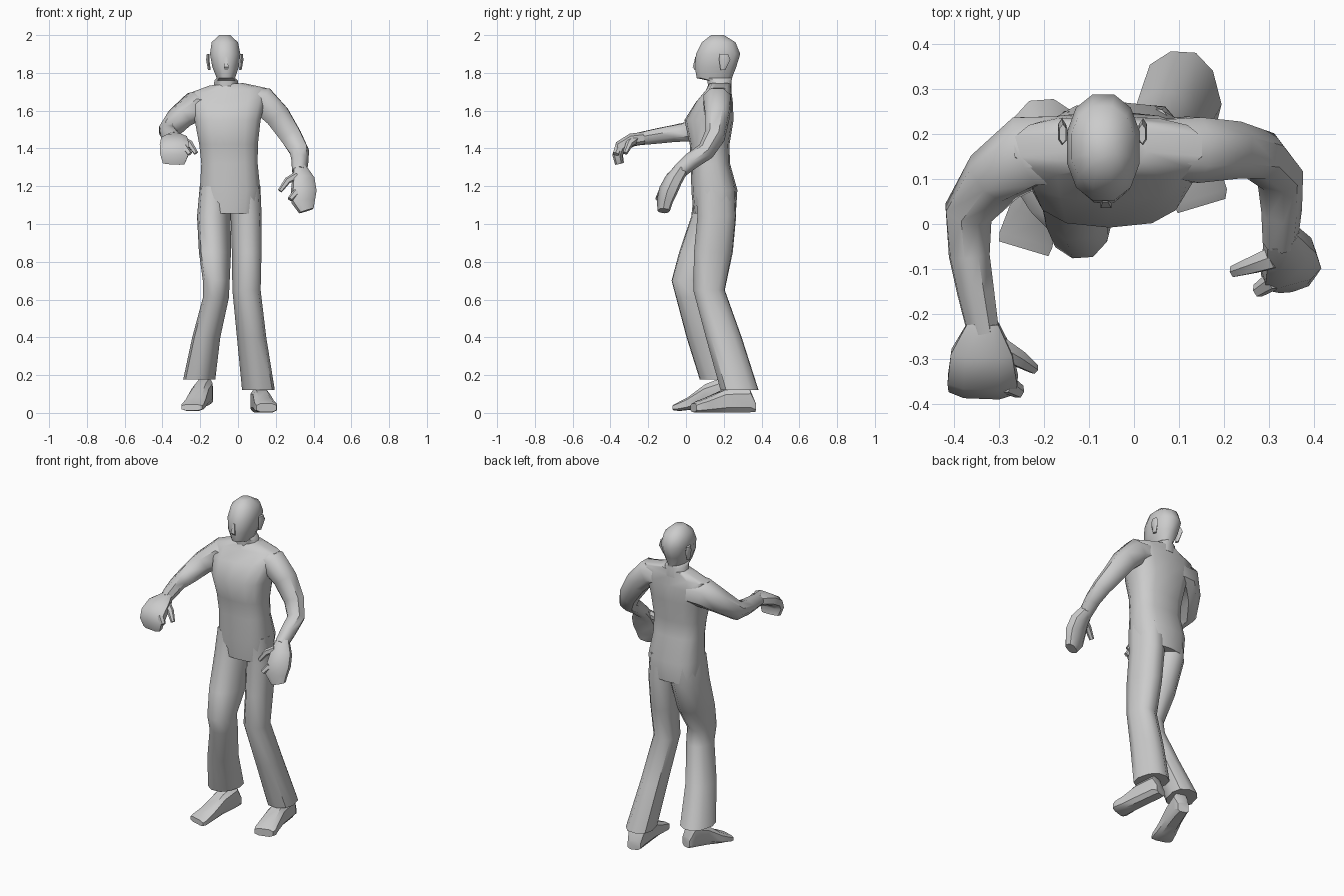
import bpy, bmesh, math
from mathutils import Vector


def loft(name, rings, n=10, side=(1, 0, 0), axis=None, p=0.85, tilt=0.0, angle=45):
    """Skin a tube through rings (x, y, z, half width, half depth)."""
    bm = bmesh.new()
    centres = [Vector(r[:3]) for r in rings]
    u = Vector(side)
    loops = []
    for i, r in enumerate(rings):
        if axis:
            t = Vector(axis).normalized()
        else:
            t = (centres[min(i + 1, len(rings) - 1)] - centres[max(i - 1, 0)]).normalized()
        u = (u - t * u.dot(t)).normalized()
        v = t.cross(u)
        loop = []
        for k in range(n):
            a = 2 * math.pi * (k + 0.5) / n
            c, s = math.cos(a), math.sin(a)
            c = math.copysign(abs(c) ** p, c)
            s = math.copysign(abs(s) ** p, s)
            co = centres[i] + u * c * r[3] + v * s * r[4]
            if tilt and r[2] > 1.6:
                co.z += tilt * (co.x - centres[i].x)
            loop.append(bm.verts.new(co))
        loops.append(loop)
    for l0, l1 in zip(loops, loops[1:]):
        for k in range(n):
            bm.faces.new((l0[k], l0[(k + 1) % n], l1[(k + 1) % n], l1[k]))
    bm.faces.new(loops[0][::-1])
    bm.faces.new(loops[-1])
    bmesh.ops.recalc_face_normals(bm, faces=bm.faces)
    me = bpy.data.meshes.new(name)
    bm.to_mesh(me)
    bm.free()
    ob = bpy.data.objects.new(name, me)
    bpy.context.collection.objects.link(ob)
    bpy.ops.object.select_all(action='DESELECT')
    ob.select_set(True)
    bpy.context.view_layer.objects.active = ob
    bpy.ops.object.shade_smooth_by_angle(angle=math.radians(angle))
    return ob


def foot(name, rows, axis):
    """Rows run heel to toe: x, y, sole z, top z, half width."""
    rings = [(x, y, (lo + hi) / 2, w, (hi - lo) / 2) for x, y, lo, hi, w in rows]
    loft(name, rings, n=8, axis=axis, p=0.6, angle=35)


UP = (0, 0, 1)

# Torso, hips to collar, shoulders slightly tilted
loft("torso", [
    (-.045, .152, 1.055, .150, .112), (-.042, .150, 1.18, .163, .122),
    (-.045, .130, 1.32, .152, .103), (-.050, .125, 1.42, .158, .105),
    (-.055, .122, 1.55, .178, .130), (-.055, .150, 1.645, .205, .098),
    (-.057, .172, 1.705, .212, .068), (-.060, .180, 1.74, .090, .060)],
    n=14, axis=UP, p=0.75, tilt=0.07)

# Head and neck
loft("head", [
    (-.060, .180, 1.70, .072, .064), (-.063, .178, 1.76, .064, .066),
    (-.064, .150, 1.772, .050, .096), (-.066, .156, 1.83, .072, .113),
    (-.068, .170, 1.90, .083, .121), (-.070, .173, 1.962, .072, .092),
    (-.070, .167, 2.0, .030, .035)], n=12, axis=UP, p=0.9)
loft("nose", [(-.064, .055, 1.885, .008, .008), (-.062, .046, 1.83, .016, .014),
              (-.062, .052, 1.815, .012, .008)], n=4, axis=UP)
for s in (-1, 1):
    x = -.070 + s * .082
    loft("ear", [(x, .195, 1.815, .008, .012), (x + s * .008, .205, 1.87, .010, .030),
                 (x + s * .006, .200, 1.90, .008, .022)], n=6, axis=UP)

# Trouser legs with flared hems
loft("right_trouser_leg", [
    (-.122, .150, 1.20, .076, .108), (-.128, .142, 1.04, .084, .118),
    (-.122, .075, .85, .080, .115), (-.115, .008, .70, .068, .087),
    (-.117, .027, .61, .066, .082), (-.168, .092, .40, .071, .092),
    (-.205, .175, .178, .081, .106)], side=(.97, -.25, 0), axis=UP)
loft("left_trouser_leg", [
    (.038, .155, 1.20, .076, .108), (.043, .163, 1.04, .078, .106),
    (.046, .145, .85, .074, .106), (.045, .122, .65, .072, .086),
    (.072, .200, .40, .074, .098), (.108, .283, .122, .083, .104)],
    side=(.97, .25, 0), axis=UP)

# Shoes
foot("right_shoe", [
    (-.165, .235, .045, .11, .035), (-.175, .20, .04, .19, .045),
    (-.200, .11, .03, .155, .050), (-.225, .02, .015, .085, .058),
    (-.240, -.035, .01, .055, .064), (-.245, -.055, .012, .045, .060)], (-.3, -1, 0))
foot("left_shoe", [
    (.105, .36, .004, .06, .040), (.110, .33, 0, .13, .048),
    (.125, .20, 0, .125, .050), (.138, .11, 0, .082, .058),
    (.148, .06, 0, .062, .064), (.150, .04, .004, .05, .058)], (.3, -1, 0))

# Arms, shoulder to wrist
loft("right_arm", [
    (-.150, .165, 1.615, .080, .080), (-.232, .162, 1.62, .085, .084),
    (-.310, .105, 1.56, .068, .068), (-.368, .025, 1.49, .053, .055),
    (-.366, -.07, 1.478, .046, .044), (-.352, -.15, 1.466, .042, .040),
    (-.335, -.24, 1.452, .036, .034)], n=8, side=(0, 1, 0))
loft("left_arm", [
    (.050, .170, 1.665, .066, .066), (.130, .165, 1.652, .078, .080),
    (.210, .165, 1.572, .068, .070), (.280, .152, 1.465, .056, .060),
    (.325, .105, 1.385, .046, .052), (.328, .03, 1.335, .044, .044),
    (.325, -.04, 1.275, .038, .038)], n=8, side=(0, 1, 0))

# Hands: mitten of fingers plus a thumb and a curled finger
loft("right_hand", [
    (-.335, -.22, 1.455, .036, .034), (-.338, -.285, 1.445, .072, .036),
    (-.336, -.345, 1.41, .082, .034), (-.338, -.362, 1.365, .078, .028),
    (-.340, -.352, 1.32, .060, .024)], n=8, side=(1, -.25, 0), p=0.7)
loft("right_thumb", [
    (-.300, -.275, 1.445, .026, .024), (-.255, -.30, 1.425, .020, .018),
    (-.222, -.322, 1.375, .012, .012)], n=6, side=(0, 1, 0))
loft("right_finger", [
    (-.285, -.355, 1.41, .022, .020), (-.255, -.372, 1.37, .016, .014)],
    n=6, side=(0, 1, 0))
loft("left_hand", [
    (.326, -.025, 1.29, .038, .036), (.345, -.065, 1.235, .060, .042),
    (.348, -.095, 1.175, .068, .044), (.345, -.112, 1.12, .064, .036),
    (.362, -.118, 1.07, .040, .030)], n=8, side=(1, .3, 0), p=0.7)
loft("left_thumb", [
    (.310, -.075, 1.255, .026, .022), (.262, -.092, 1.23, .020, .018),
    (.222, -.105, 1.175, .014, .012)], n=6, side=(0, 1, 0))
loft("left_finger", [
    (.310, -.125, 1.17, .022, .020), (.275, -.148, 1.13, .016, .014)],
    n=6, side=(0, 1, 0))
